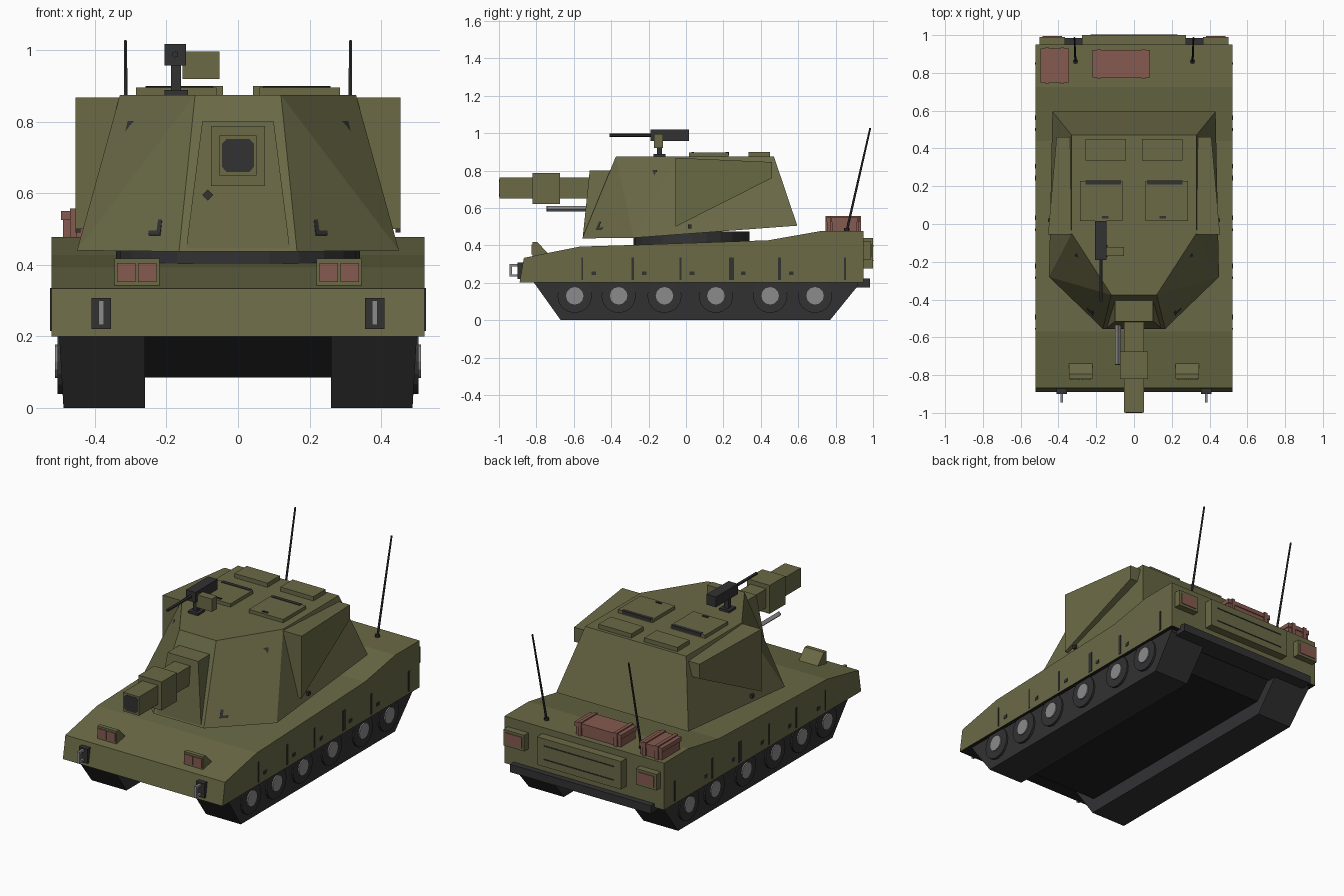
import bpy, bmesh, math
from mathutils import Vector

if "Cube" in bpy.data.objects:
    bpy.data.objects.remove(bpy.data.objects["Cube"])


def material(name, rgb):
    m = bpy.data.materials.new(name)
    m.diffuse_color = (*rgb, 1)
    m.use_nodes = True
    m.node_tree.nodes["Principled BSDF"].inputs["Base Color"].default_value = m.diffuse_color
    return m


OLIVE = material("olive paint", (0.145, 0.143, 0.062))
DARK = material("dark grey steel", (0.032, 0.032, 0.034))
BLACK = material("black underside", (0.014, 0.014, 0.014))
GREY = material("light grey metal", (0.26, 0.26, 0.26))
RED = material("dull red", (0.235, 0.102, 0.08))


def finish(name, bm, *mats):
    bmesh.ops.recalc_face_normals(bm, faces=bm.faces)
    me = bpy.data.meshes.new(name)
    bm.to_mesh(me)
    bm.free()
    for m in mats:
        me.materials.append(m)
    ob = bpy.data.objects.new(name, me)
    bpy.context.collection.objects.link(ob)
    return ob


def solid(name, pts, mat):
    """Convex solid around a few corner points."""
    bm = bmesh.new()
    vs = [bm.verts.new(p) for p in pts]
    bmesh.ops.convex_hull(bm, input=vs)
    bmesh.ops.dissolve_limit(bm, angle_limit=0.01, verts=bm.verts, edges=bm.edges)
    return finish(name, bm, mat)


def box(name, x0, x1, y0, y1, z0, z1, mat):
    return solid(name, [(x, y, z) for x in (x0, x1) for y in (y0, y1) for z in (z0, z1)], mat)


def prism(name, profile, x0, x1, *mats):
    """Side profile (y, z) extruded along x."""
    bm = bmesh.new()
    f = bm.faces.new([bm.verts.new((x0, y, z)) for y, z in profile])
    ext = bmesh.ops.extrude_face_region(bm, geom=[f])["geom"]
    bmesh.ops.translate(bm, vec=(x1 - x0, 0, 0),
                        verts=[g for g in ext if isinstance(g, bmesh.types.BMVert)])
    return finish(name, bm, *mats)


def rod(name, a, b, r, mat, sides=8, r2=None):
    a, b = Vector(a), Vector(b)
    bm = bmesh.new()
    bmesh.ops.create_cone(bm, cap_ends=True, segments=sides, radius1=r,
                          radius2=r if r2 is None else r2, depth=(b - a).length)
    ob = finish(name, bm, mat)
    ob.rotation_mode = 'QUATERNION'
    ob.rotation_quaternion = (b - a).to_track_quat('Z', 'Y')
    ob.location = (a + b) / 2
    return ob


# Hull with dark underside
hull = prism("hull", [(-0.89, 0.2), (-0.867, 0.333), (-0.57, 0.393), (-0.28, 0.402), (0.44, 0.427),
                      (0.725, 0.477), (0.95, 0.477), (0.95, 0.2)], -0.522, 0.522, OLIVE, BLACK)
for p in hull.data.polygons:
    p.material_index = 1 if p.normal.z < -0.9 else 0
prism("belly", [(-0.77, 0.2), (-0.66, 0.085), (0.76, 0.085), (0.87, 0.2)], -0.27, 0.27, BLACK)
box("rear_bumper", -0.46, 0.46, 0.86, 0.985, 0.175, 0.222, DARK)

# Running gear and skirts
TRACK = [(-0.82, 0.21), (-0.67, 0), (0.77, 0), (0.87, 0.165), (0.92, 0.185), (0.92, 0.21)]
for s in (-1, 1):
    solid("track", [(s * x, y, z) for y, z in TRACK for x in (0.26, 0.488 + 0.06 * z)], DARK)
    for y in (-0.595, -0.36, -0.115, 0.16, 0.45, 0.69):
        rod("wheel", (s * 0.4, y, 0.13), (s * 0.505, y, 0.13), 0.092, DARK, 16)
        rod("wheel_hub", (s * 0.5, y, 0.13), (s * 0.512, y, 0.13), 0.047, GREY, 12)
    for y, w in ((-0.555, 0.004), (-0.285, 0.006), (-0.03, 0.006), (0.243, 0.014),
                 (0.5, 0.008), (0.85, 0.006)):
        box("skirt_seam", s * 0.52, s * 0.525, y - w, y + w, 0.215, 0.335, DARK)
        box("skirt_bolt", s * 0.52, s * 0.525, y + 0.05, y + 0.075, 0.24, 0.26, DARK) if y < 0.8 else None

# Front lamps, tow hooks
for s in (-1, 1):
    solid("headlamp", [(s * x, y, z) for x in (0.22, 0.345)
                       for y, z in ((-0.82, 0.34), (-0.82, 0.417), (-0.795, 0.417), (-0.735, 0.355))], OLIVE)
    for x in (0.228, 0.287):
        box("headlamp_glass", s * x, s * (x + 0.052), -0.825, -0.819, 0.352, 0.405, RED)
    box("hook_plate", s * 0.355, s * 0.41, -0.9, -0.87, 0.22, 0.307, DARK)
    for y0, y1, z0, z1 in ((-0.945, -0.93, 0.232, 0.3), (-0.945, -0.89, 0.288, 0.3),
                           (-0.945, -0.89, 0.232, 0.244)):
        box("tow_ring", s * 0.375, s * 0.39, y0, y1, z0, z1, GREY)

# Rear panel, tail lamps, antennas
box("rear_panel", -0.275, 0.275, 0.945, 1.0, 0.275, 0.44, OLIVE)
for z in (0.315, 0.395):
    box("panel_groove", -0.23, 0.23, 0.995, 1.003, z, z + 0.006, DARK)
for s in (-1, 1):
    box("tail_lamp", s * 0.365, s * 0.5, 0.945, 0.99, 0.325, 0.42, OLIVE)
    box("tail_lamp_glass", s * 0.38, s * 0.485, 0.985, 0.994, 0.34, 0.405, RED)
    rod("antenna_base", (s * 0.31, 0.86, 0.47), (s * 0.31, 0.86, 0.492), 0.014, DARK)
    rod("antenna", (s * 0.31, 0.86, 0.48), (s * 0.315, 0.985, 1.027), 0.0065, DARK, 6, 0.005)

# Red stowage crates with lids and straps
for x0, x1, y0, y1 in ((-0.49, -0.35, 0.755, 0.925), (-0.215, 0.08, 0.78, 0.915)):
    box("crate", x0, x1, y0, y1, 0.47, 0.545, RED)
    box("crate_lid", x0 - 0.005, x1 + 0.005, y0 - 0.005, y1 + 0.005, 0.525, 0.55, RED)
    for x in (x0 + 0.02, x1 - 0.04):
        box("crate_strap", x, x + 0.02, y0 - 0.01, y1 + 0.01, 0.475, 0.557, RED)

# Turret body on its ring
ring = rod("turret_ring", (0, 0.03, 0.39), (0, 0.03, 0.475), 0.31, DARK, 24)
ring.scale = (1.1, 1, 1)
BASE = [(0.165, -0.555, 0.437), (0.45, -0.28, 0.44), (0.432, 0.595, 0.505)]
ROOF = [(0.12, -0.375, 0.875), (0.33, -0.05, 0.875), (0.33, 0.47, 0.875)]
solid("turret", [(s * x, y, z) for s in (-1, 1) for x, y, z in BASE + ROOF], OLIVE)

# Wedge side boxes and bracket marks on the cheeks
a, b, c, d = (Vector(p) for p in (BASE[0], BASE[1], ROOF[0], ROOF[1]))
normal = (b - a).cross(c - a).normalized()


def cheek(u, v, off):
    return a.lerp(b, u).lerp(c.lerp(d, u), v) + normal * off


for s in (-1, 1):
    outer = [(0.455, -0.055, 0.868), (0.455, -0.055, 0.5), (0.41, 0.46, 0.76), (0.41, 0.46, 0.845)]
    solid("side_box", [(s * x, y, z) for x, y, z in outer] +
          [(s * 0.3, y, z) for _, y, z in outer], OLIVE)
    for u, du in ((0.2, 1), (0.8, -1)):
        for v, dv in ((0.1, 1), (0.83, -1)):
            for eu, ev in ((0.12 * du, 0.03 * dv), (0.04 * du, 0.1 * dv)):
                q = [cheek(u + i * eu, v + j * ev, k) for i in (0, 1) for j in (0, 1) for k in (-0.004, 0.004)]
                solid("cheek_bracket", [(s * p.x, p.y, p.z) for p in q], DARK)
    for y, z in ((-0.46, 0.475), (-0.02, 0.49)):
        box("side_bolt", s * 0.44, s * 0.455, y + 0.03, y + 0.05, z, z + 0.02, DARK) if y > -0.1 else None

# Mantlet and main gun
solid("mantlet", [(s * x, y, z) for s in (-1, 1) for x, y, z in
                  ((0.1, -0.515, 0.8), (0.145, -0.552, 0.445), (0.1, -0.38, 0.8), (0.145, -0.4, 0.445))], OLIVE)
box("barrel", -0.052, 0.052, -0.998, -0.45, 0.65, 0.762, OLIVE)
box("muzzle_sleeve", -0.075, 0.075, -0.82, -0.675, 0.62, 0.788, OLIVE)
solid("muzzle_bore", [(x * sx, y, 0.706 + z * sz) for x, z in ((0.045, 0.032), (0.032, 0.046))
                      for sx in (-1, 1) for sz in (-1, 1) for y in (-1.0, -0.99)], DARK)
rod("coaxial_gun", (-0.085, -0.745, 0.595), (-0.085, -0.5, 0.595), 0.015, GREY, 4)
rod("coaxial_tip", (-0.085, -0.747, 0.595), (-0.085, -0.74, 0.595), 0.0155, DARK, 4)

# Roof hatches with hinges
for s in (-1, 1):
    box("rear_hatch", s * 0.042, s * 0.258, 0.335, 0.45, 0.87, 0.9, OLIVE)
    box("crew_hatch", s * 0.06, s * 0.285, 0.015, 0.228, 0.87, 0.895, OLIVE)
    box("hatch_hinge", s * 0.07, s * 0.258, 0.21, 0.231, 0.88, 0.898, DARK)
    box("hatch_handle", s * 0.135, s * 0.17, 0.03, 0.042, 0.89, 0.899, DARK)

# Roof machine gun
box("mount_base", -0.205, -0.14, -0.175, -0.11, 0.87, 0.888, DARK)
box("mount_post", -0.187, -0.16, -0.155, -0.128, 0.88, 0.97, DARK)
box("gun_body", -0.206, -0.145, -0.19, 0.015, 0.957, 1.018, DARK)
rod("gun_barrel", (-0.175, -0.41, 0.988), (-0.175, -0.18, 0.988), 0.009, DARK, 6)
box("ammo_box", -0.155, -0.052, -0.17, -0.122, 0.92, 0.996, OLIVE)
